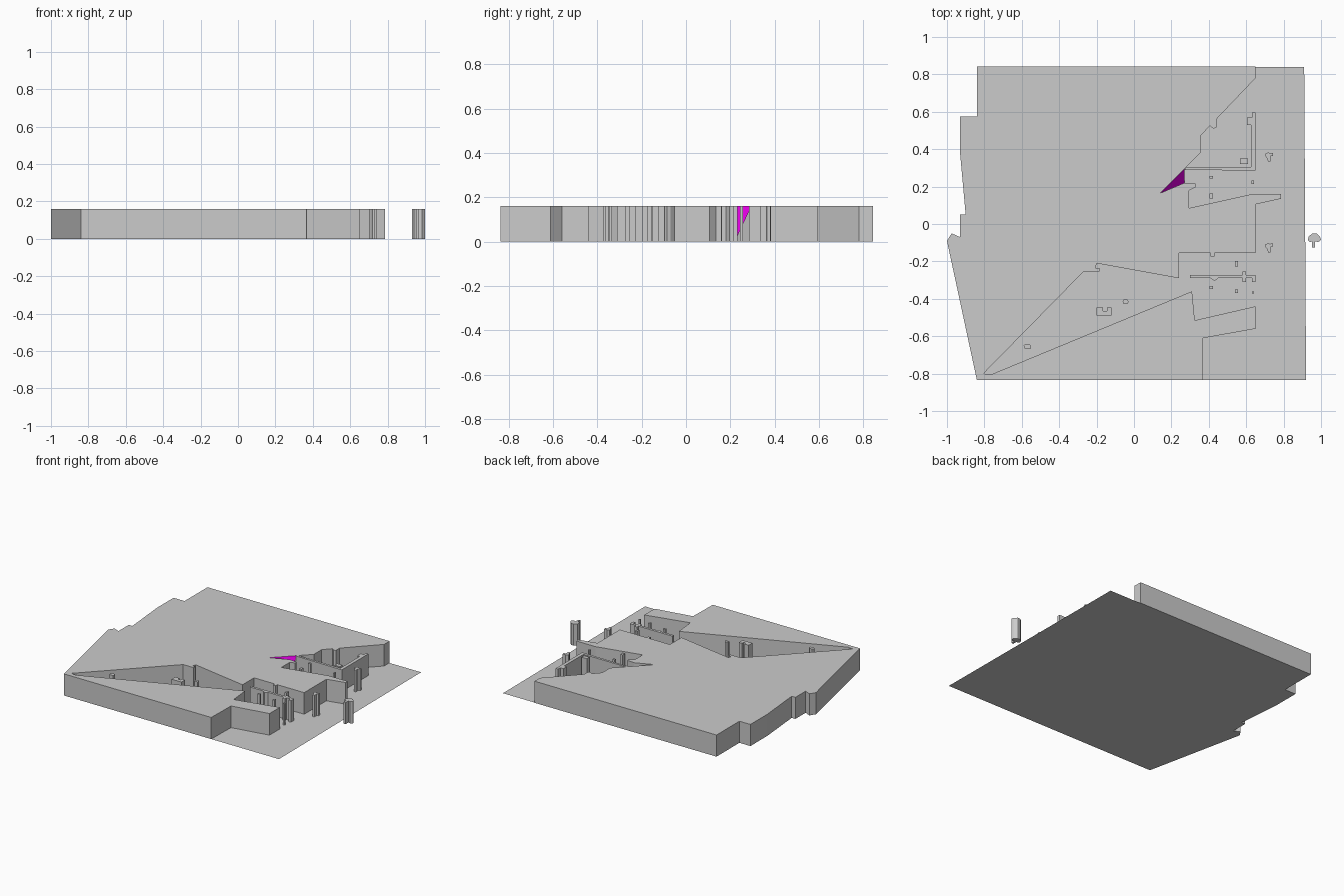
import bpy, bmesh

H = 0.16  # common height of everything raised


def mesh_object(name, verts, faces):
    me = bpy.data.meshes.new(name)
    me.from_pydata(verts, [], faces)
    ob = bpy.data.objects.new(name, me)
    bpy.context.collection.objects.link(ob)
    return ob


def prism(name, outline, z0=0.0, z1=H):
    """Extrude a plan outline straight up."""
    bm = bmesh.new()
    face = bm.faces.new([bm.verts.new((x, y, z0)) for x, y in outline])
    ext = bmesh.ops.extrude_face_region(bm, geom=[face], use_keep_orig=True)
    top = [g for g in ext["geom"] if isinstance(g, bmesh.types.BMVert)]
    bmesh.ops.translate(bm, verts=top, vec=(0, 0, z1 - z0))
    bmesh.ops.recalc_face_normals(bm, faces=bm.faces)
    bmesh.ops.triangulate(bm, faces=[f for f in bm.faces if len(f.verts) > 4])
    me = bpy.data.meshes.new(name)
    bm.to_mesh(me)
    bm.free()
    ob = bpy.data.objects.new(name, me)
    bpy.context.collection.objects.link(ob)
    return ob


def block(name, cx, cy, w, d):
    return prism(name, [(cx - w/2, cy - d/2), (cx + w/2, cy - d/2),
                        (cx + w/2, cy + d/2), (cx - w/2, cy + d/2)])


# Thin ground sheet
mesh_object("base_sheet", [(-0.84, -0.835, 0), (0.92, -0.835, 0),
                           (0.91, 0.84, 0), (-0.84, 0.84, 0)], [(0, 1, 2, 3)])

# Main slab: outer edges, then the ragged cut-outs on the right
left_side = [(0.65, 0.843), (-0.84, 0.843), (-0.84, 0.575), (-0.93, 0.575),
             (-0.93, 0.38), (-0.90, 0.05), (-0.93, 0.05), (-0.93, -0.07),
             (-0.975, -0.05), (-1.0, -0.09), (-0.84, -0.835)]
lower_cut = [(0.365, -0.835), (0.37, -0.61), (0.65, -0.56), (0.65, -0.44),
             (0.325, -0.515), (0.31, -0.36), (-0.765, -0.805), (-0.805, -0.80),
             (-0.27, -0.255), (-0.185, -0.255), (-0.185, -0.235),
             (-0.205, -0.235), (-0.20, -0.21), (0.24, -0.29), (0.24, -0.155),
             (0.41, -0.155), (0.41, -0.175), (0.43, -0.175), (0.43, -0.155),
             (0.65, -0.155)]
upper_cut = [(0.65, 0.105), (0.785, 0.135), (0.785, 0.16), (0.63, 0.16),
             (0.295, 0.085), (0.295, 0.18), (0.33, 0.197), (0.33, 0.215),
             (0.27, 0.22), (0.14, 0.165), (0.27, 0.295), (0.355, 0.38),
             (0.355, 0.47), (0.405, 0.525), (0.425, 0.51), (0.44, 0.515),
             (0.44, 0.56), (0.65, 0.78)]
prism("main_slab", left_side + lower_cut + upper_cut)

# Magenta facet in the notch
patch = mesh_object("notch_facet", [(0.14, 0.165, H), (0.27, 0.22, 0.0),
                                    (0.27, 0.295, H)], [(0, 1, 2)])
mat = bpy.data.materials.new("magenta")
mat.diffuse_color = (0.85, 0.0, 0.85, 1)
patch.data.materials.append(mat)

# Thin walls
prism("upper_wall", [(0.27, 0.29), (0.65, 0.285), (0.65, 0.595), (0.63, 0.595),
                     (0.63, 0.57), (0.605, 0.57), (0.605, 0.53), (0.625, 0.53),
                     (0.625, 0.305), (0.28, 0.305)])
prism("lower_wall", [(0.30, -0.29), (0.41, -0.29), (0.43, -0.305), (0.45, -0.29),
                     (0.58, -0.29), (0.58, -0.31), (0.60, -0.31), (0.60, -0.29),
                     (0.632, -0.29), (0.632, -0.31), (0.65, -0.31), (0.65, -0.272),
                     (0.60, -0.272), (0.60, -0.255), (0.58, -0.255),
                     (0.58, -0.272), (0.30, -0.272)])

# Square posts
posts = [(0.413, 0.25, 0.02, 0.015), (0.413, 0.15, 0.018, 0.025),
         (0.635, 0.224, 0.012, 0.018), (0.413, -0.34, 0.02, 0.015),
         (0.548, -0.36, 0.016, 0.02), (0.548, -0.212, 0.015, 0.03),
         (0.636, -0.366, 0.012, 0.012), (0.588, 0.335, 0.042, 0.03)]
for i, p in enumerate(posts):
    block(f"post_{i}", *p)

# Notched box on the lower cut floor
prism("notched_box", [(-0.20, -0.49), (-0.12, -0.49), (-0.12, -0.447),
                      (-0.145, -0.447), (-0.145, -0.465), (-0.165, -0.465),
                      (-0.165, -0.447), (-0.20, -0.447)])

# Rounded columns: one outline scaled and placed
column = [(-0.5, 0.25), (-0.5, 0.7), (-0.1, 1.0), (0.1, 0.85), (0.5, 0.9),
          (0.5, 0.3), (0.2, 0.2), (0.2, -0.9), (-0.1, -0.9), (-0.3, -0.1)]
for i, (cx, cy) in enumerate([(0.722, 0.357), (0.722, -0.128)]):
    prism(f"column_{i}", [(cx + x * 0.042, cy + y * 0.026) for x, y in column])
chunk = [(-1, 0.3), (-0.6, 1), (0.5, 1), (1, 0.1), (0.8, -0.9), (-0.8, -0.8)]
for i, (cx, cy, r) in enumerate([(-0.57, -0.655, 0.02), (-0.045, -0.415, 0.016)]):
    prism(f"chunk_{i}", [(cx + x * r, cy + y * r * 0.7) for x, y in chunk])

# Detached column with a domed plan and short stem
prism("outer_column", [(0.93, -0.085), (0.935, -0.065), (0.955, -0.05),
                       (0.975, -0.05), (0.995, -0.07), (1.0, -0.085),
                       (0.985, -0.097), (0.968, -0.092), (0.968, -0.125),
                       (0.952, -0.125), (0.952, -0.092), (0.94, -0.097)])
